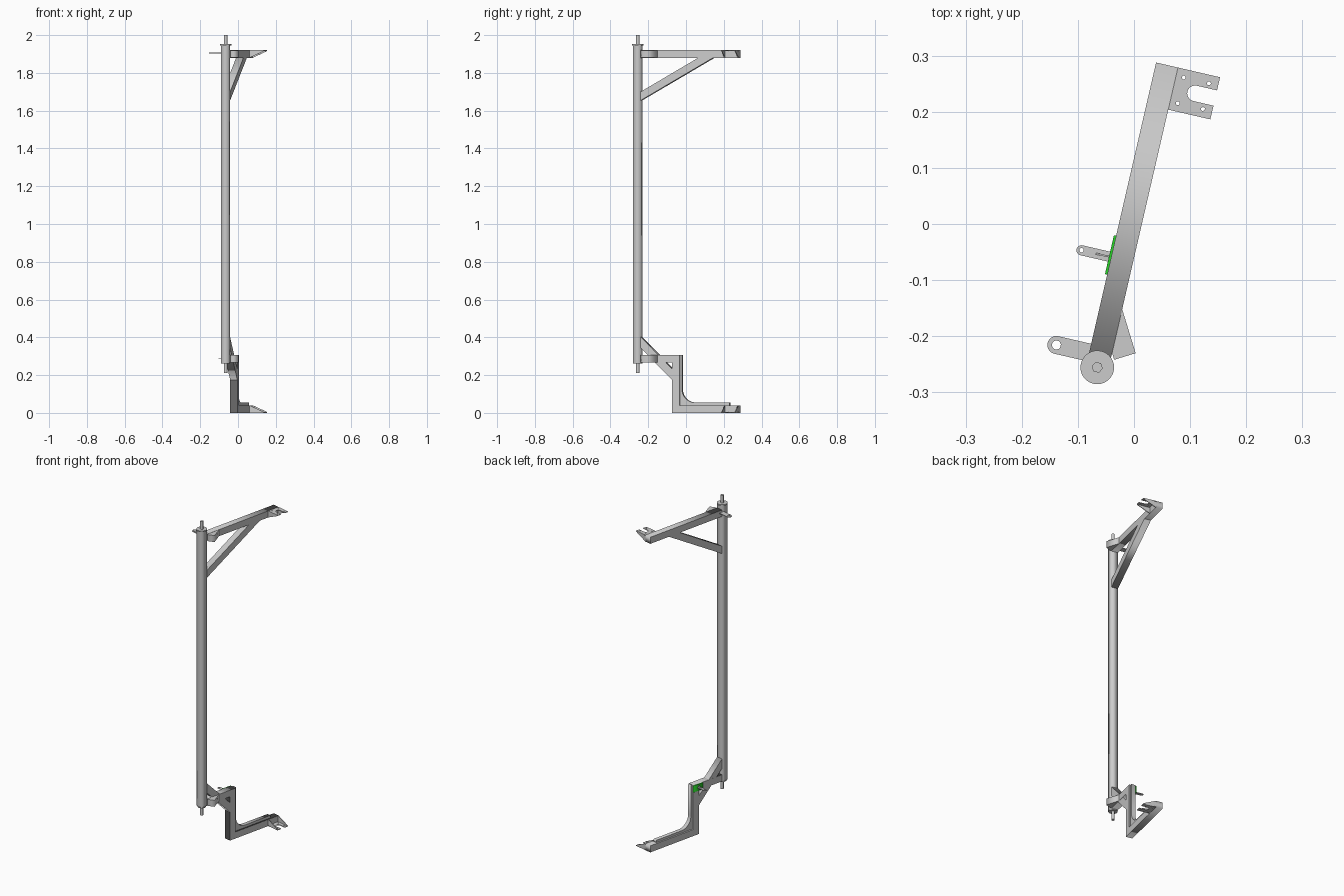
import bpy, bmesh
from math import sin, cos, pi, radians
from mathutils import Matrix, Vector

if "Cube" in bpy.data.objects:
    bpy.data.objects.remove(bpy.data.objects["Cube"])

# The frame is built straight (local x across, y along the arm), then turned about the post
FRAME = Matrix.Translation((-0.0655, -0.2555, 0)) @ Matrix.Rotation(radians(-13), 4, 'Z')
PLANES = {  # which local axes the profile x, profile y and depth follow
    'plan': Matrix.Identity(4),
    'side': Matrix(((0, 0, 1, 0), (1, 0, 0, 0), (0, 1, 0, 0), (0, 0, 0, 1))),
    'end': Matrix(((1, 0, 0, 0), (0, 0, -1, 0), (0, 1, 0, 0), (0, 0, 0, 1))),
}


def prism(name, loops, lo, hi, plane='plan'):
    """Extrude a profile (first loop outer, others holes) from lo to hi."""
    cu = bpy.data.curves.new(name, 'CURVE')
    cu.dimensions = '2D'
    cu.fill_mode = 'BOTH'
    cu.extrude = (hi - lo) / 2
    for loop in loops:
        sp = cu.splines.new('POLY')
        sp.points.add(len(loop) - 1)
        for p, (a, b) in zip(sp.points, loop):
            p.co = (a, b, 0, 1)
        sp.use_cyclic_u = True
    tmp = bpy.data.objects.new(name + "_tmp", cu)
    bpy.context.collection.objects.link(tmp)
    dg = bpy.context.evaluated_depsgraph_get()
    me = bpy.data.meshes.new_from_object(tmp.evaluated_get(dg))
    bpy.data.objects.remove(tmp)
    mid = (lo + hi) / 2 * (-1 if plane == 'end' else 1)
    me.transform(PLANES[plane] @ Matrix.Translation((0, 0, mid)))
    bm = bmesh.new()
    bm.from_mesh(me)
    bmesh.ops.remove_doubles(bm, verts=bm.verts, dist=1e-5)
    bmesh.ops.recalc_face_normals(bm, faces=bm.faces)
    bm.to_mesh(me)
    bm.free()
    me.name = name
    ob = bpy.data.objects.new(name, me)
    bpy.context.collection.objects.link(ob)
    ob.matrix_world = FRAME
    return ob


def arc(cx, cy, r, a0, a1, n):
    return [(cx + r * cos(radians(a0 + (a1 - a0) * i / n)),
             cy + r * sin(radians(a0 + (a1 - a0) * i / n))) for i in range(n + 1)]


def circle(cx, cy, r, n=16):
    return arc(cx, cy, r, 0, 360, n)[:-1]


def rect(x0, y0, x1, y1):
    return [(x0, y0), (x1, y0), (x1, y1), (x0, y1)]


W = 0.02           # half width of the square tube
END = 0.553        # far end of both arms

# Post with hinge pins and washers
prism("post", [rect(-W, -W, W, W)], 0.265, 1.947)
prism("top_washer", [circle(0, 0, 0.03, 32)], 1.946, 1.953)
prism("bottom_washer", [circle(0, 0, 0.024, 32)], 0.261, 0.266)
prism("top_pin", [circle(0, 0, 0.01, 6)], 1.95, 2.0)
prism("bottom_pin", [circle(0, 0, 0.01, 6)], 0.21, 0.265)

# Upper arm and its diagonal brace
prism("upper_arm", [rect(W, 1.88, END, 1.92)], -W, W, 'side')
prism("upper_brace", [[(W, 1.654), (0.414, 1.88), (0.333, 1.88), (W, 1.700)]], -W, W, 'side')

# Lower arm: out, down and out again, with its brace
prism("lower_arm", [[(W, 0.307), (0.232, 0.307), (0.232, 0.04), (END, 0.04),
                     (END, 0), (0.192, 0), (0.192, 0.267), (W, 0.267)]], -W, W, 'side')
prism("lower_brace", [[(W, 0.345), (0.192, 0.173), (0.192, 0.231), (W, 0.403)]],
      -W + 0.0005, W - 0.0005, 'side')

# Curved rail along the inside of the lower arm
rail = [(0.23, 0.307), (0.243, 0.307)] + arc(0.313, 0.125, 0.07, 180, 270, 10) + \
       [(0.5, 0.055), (0.5, 0.038), (0.23, 0.038)]
prism("inner_rail", [rail], -0.012, 0.012, 'side')

# Angled stub tubes beside the post, turned 30 degrees from the arms
turn = Matrix.Rotation(radians(30), 2)
tip = Vector((0.061, 0.040))
side, along = turn @ Vector((-1, 0)), turn @ Vector((0, 1))
stub = [tip, tip + along * 0.082, tip + along * 0.08 + side * 0.04, tip + side * 0.04]
for label, z in (("upper", 1.88), ("lower", 0.267)):
    prism(label + "_stub", [[tuple(p) for p in stub]], z + 0.0003, z + 0.0397)

# Fork brackets: slotted plate with four holes and two tapered gussets
fork = [(W, 0.476), (0.097, 0.476), (0.097, 0.501)] + arc(0.06, 0.515, 0.014, 270, 90, 12) + \
       [(0.097, 0.529), (0.097, END), (W, END)]
holes = [circle(x, y, 0.0035, 10) for x in (0.034, 0.08) for y in (0.491, 0.538)]
for label, plate, far in (("upper", 1.92, 1.88), ("lower", 0.0, 0.04)):
    s = 1 if far > plate else -1
    lo, hi = sorted((plate, plate + s * 0.004))
    prism(label + "_fork_plate", [fork] + holes, lo, hi)
    gusset = [(W, plate), (0.095, plate), (0.095, plate + s * 0.006), (W, far)]
    for i, y in enumerate((0.476, END - 0.004)):
        prism(f"{label}_fork_gusset_{i + 1}", [gusset], y, y + 0.004, 'end')

# Upper lug with an eye
lug = [(-W, 0.0065)] + [(-W, 0.0385)] + arc(-0.080, 0.0225, 0.016, 90, 270, 14)
prism("upper_lug", [lug, circle(-0.080, 0.0225, 0.008)], 1.903, 1.907)

# Green mounting plate, small lug and its ribs
green = bpy.data.materials.new("green_paint")
green.diffuse_color = (0.02, 0.65, 0.02, 1)
green.use_nodes = True
green.node_tree.nodes["Principled BSDF"].inputs["Base Color"].default_value = green.diffuse_color
plate = prism("mounting_plate", [rect(-0.024, 0.165, -W, 0.236)], 0.267, 0.307)
plate.data.materials.clear()
plate.data.materials.append(green)
small = [(-0.023, 0.188), (-0.023, 0.206)] + arc(-0.0743, 0.197, 0.009, 90, 270, 12)
prism("small_lug", [small, circle(-0.0743, 0.197, 0.004, 12)], 0.285, 0.289)
rib = [(-0.023, 0.272), (-0.023, 0.302), (-0.048, 0.289), (-0.048, 0.285)]
prism("small_lug_rib", [rib], 0.1955, 0.1985, 'end')
